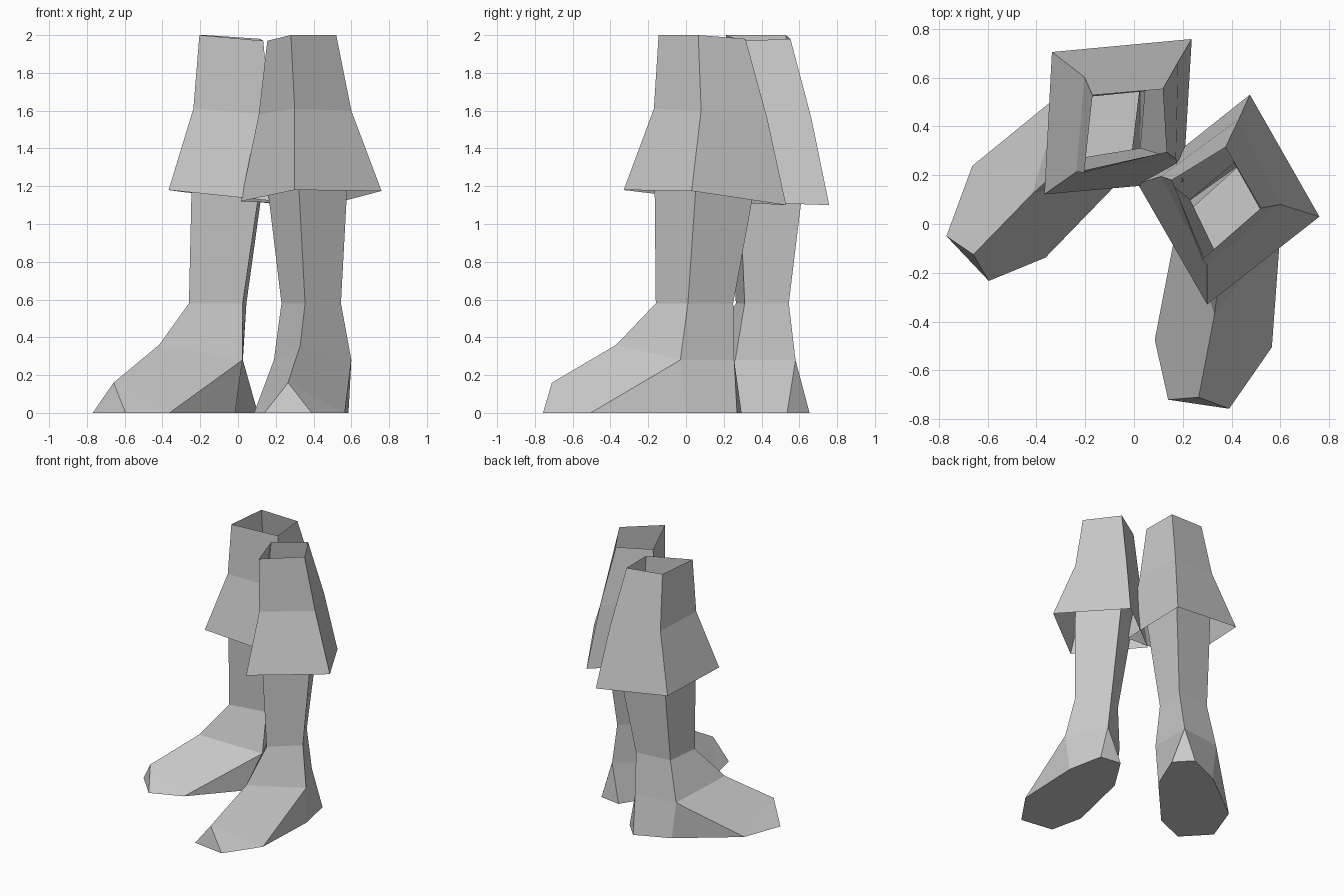
import bpy
import bmesh
from math import radians
from mathutils import Matrix, Vector

default_cube = bpy.data.objects.get("Cube")
if default_cube:
    bpy.data.objects.remove(default_cube, do_unlink=True)

# One plain material for everything
GREY = (0.6, 0.6, 0.6, 1.0)
material = bpy.data.materials.new("plain_grey")
material.use_nodes = True
material.diffuse_color = GREY
material.node_tree.nodes["Principled BSDF"].inputs["Base Color"].default_value = GREY

# The right leg is the left leg mirrored, then turned outwards
LEFT = Matrix.Identity(4)
RIGHT = (Matrix.Translation((0.075, 0.065, 0))
         @ Matrix.Rotation(radians(-55), 4, "Z")
         @ Matrix.Scale(-1, 4, Vector((1, 0, 0))))

# Four-cornered rings, in the order front, outer, back, inner
waist = [(0.28, -0.145, 2), (0.52, 0.065, 2), (0.375, 0.315, 1.98), (0.155, 0.18, 1.97)]
knee = [(0.3, -0.17, 1.61), (0.6, 0.08, 1.6), (0.43, 0.43, 1.56), (0.11, 0.195, 1.58)]
hem = [(0.3, -0.33, 1.18), (0.76, 0.03, 1.175), (0.475, 0.53, 1.1), (0.015, 0.165, 1.12)]
ankle = [(0.355, -0.16, 0.58), (0.545, 0.01, 0.58), (0.41, 0.25, 0.58), (0.23, 0.1, 0.58)]
instep = [(0.33, -0.37, 0.36), (0.6, -0.03, 0.28), (0.45, 0.255, 0.28), (0.19, 0.07, 0.28)]

# Sole outline from the inner toe, round the outer side and heel
toe_top = (0.265, -0.71, 0.16)
sole = [(0.14, -0.72), (0.39, -0.757), (0.565, -0.505), (0.585, 0),
        (0.53, 0.27), (0.368, 0.294), (0.2, 0.03), (0.085, -0.475)]


def bands(*rings):
    """Quads joining each ring of corners to the next."""
    faces = []
    for upper, lower in zip(rings, rings[1:]):
        count = len(upper)
        for i in range(count):
            j = (i + 1) % count
            faces.append([upper[i], upper[j], lower[j], lower[i]])
    return faces


def boot_faces():
    """Instep band, toe cap, sides, heel and flat sole."""
    ground = [(x, y, 0) for x, y in sole]
    toe_in, toe_out, ball_out, side_out, heel_out, heel_in, side_in, ball_in = ground
    front, outer, back, inner = instep
    faces = bands(ankle, instep)
    faces += [
        [toe_top, toe_in, toe_out],
        [front, outer, ball_out, toe_top],
        [toe_top, ball_out, toe_out],
        [outer, side_out, ball_out],
        [outer, back, heel_out, side_out],
        [back, heel_in, heel_out],
        [back, inner, side_in, heel_in],
        [inner, ball_in, side_in],
        [inner, front, toe_top, ball_in],
        [toe_top, toe_in, ball_in],
        ground,
    ]
    return faces


def make_part(name, faces, placement):
    """Flat-shaded mesh from corner loops, placed as one side's part."""
    bm = bmesh.new()
    corners = {}
    for face in faces:
        for point in face:
            if point not in corners:
                corners[point] = bm.verts.new(placement @ Vector(point))
        bm.faces.new([corners[point] for point in face])
    bmesh.ops.recalc_face_normals(bm, faces=bm.faces[:])
    mesh = bpy.data.meshes.new(name)
    bm.to_mesh(mesh)
    bm.free()
    mesh.materials.append(material)
    part = bpy.data.objects.new(name, mesh)
    bpy.context.collection.objects.link(part)
    return part


for side, placement in (("left", LEFT), ("right", RIGHT)):
    # Flared trouser leg, open at waist and hem
    make_part(side + "_trouser_leg", bands(waist, knee, hem), placement)
    # Shin, hanging from the knee line inside the trouser leg
    make_part(side + "_shin", bands(knee, ankle), placement)
    # Boot with a pointed ridge and flat sole
    make_part(side + "_boot", boot_faces(), placement)
